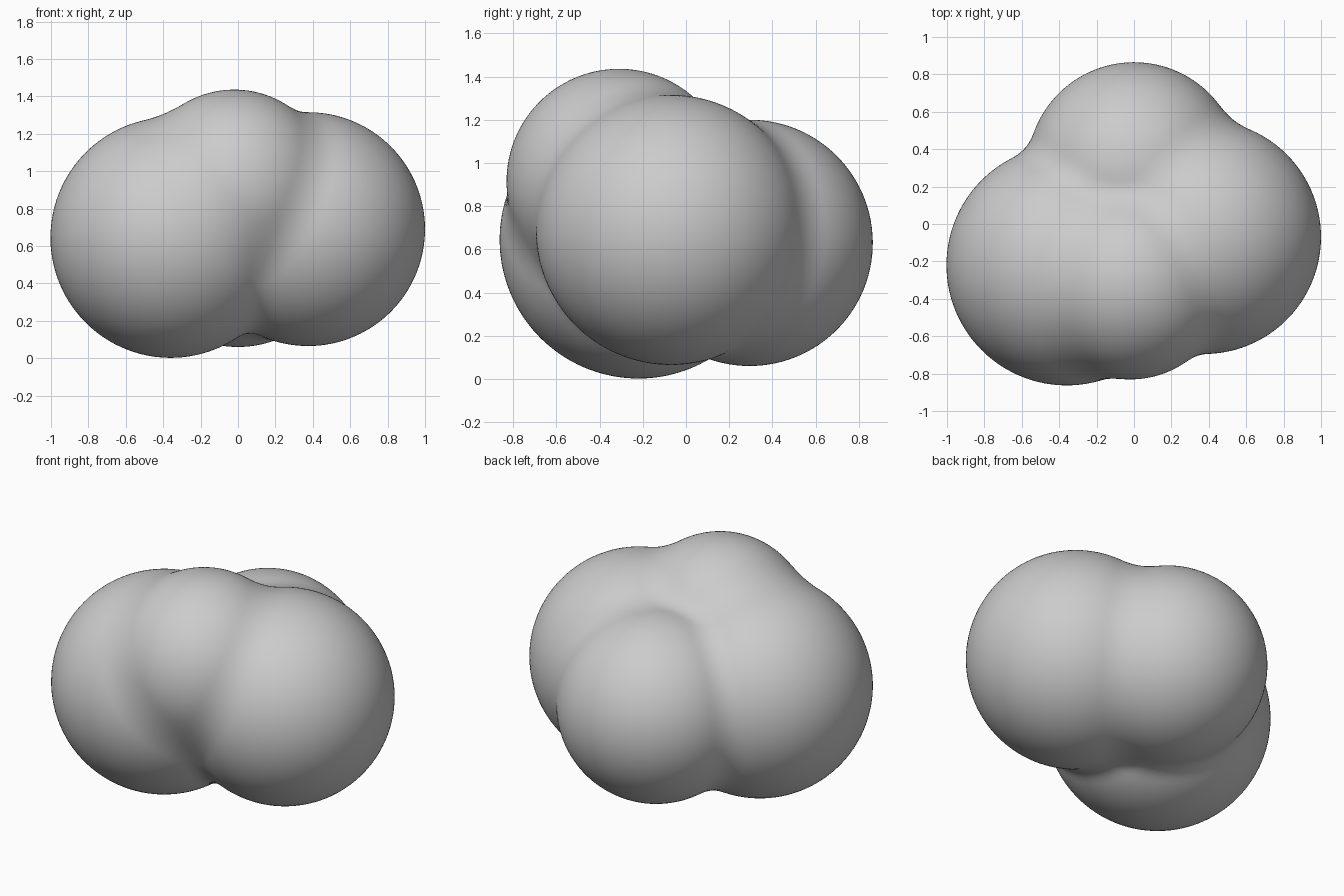
import bpy, bmesh, math
from mathutils import Vector

if "Cube" in bpy.data.objects:
    bpy.data.objects.remove(bpy.data.objects["Cube"])

# Four overlapping balls: centre, radius
BALLS = [
    (Vector((-0.36, -0.22, 0.645)), 0.643),   # front left
    (Vector((0.375, -0.07, 0.69)), 0.625),    # right
    (Vector((0.0, 0.295, 0.63)), 0.57),       # back
    (Vector((-0.02, -0.31, 0.915)), 0.521),   # top front
]
BLEND = 0.09                                  # width of the soft joins
CORE = Vector((0.0, -0.08, 0.70))             # point inside every ball


def distance(p):
    """Smooth union of the balls."""
    d = 10.0
    for centre, radius in BALLS:
        e = (p - centre).length - radius
        h = max(BLEND - abs(d - e), 0.0) / BLEND
        d = min(d, e) - h * h * BLEND * 0.25
    return d


def surface_point(direction):
    """Bisect along a ray from the core to the blended surface."""
    near, far = 0.0, 2.0
    for _ in range(22):
        mid = (near + far) / 2
        if distance(CORE + direction * mid) < 0:
            near = mid
        else:
            far = mid
    return CORE + direction * near


# Puffy body: a fine sphere pushed out to the blended surface
bm = bmesh.new()
bmesh.ops.create_icosphere(bm, subdivisions=6, radius=1.0)
for v in bm.verts:
    v.co = surface_point(v.co.normalized())
for f in bm.faces:
    f.smooth = True
mesh = bpy.data.meshes.new("puffy_cluster")
bm.to_mesh(mesh)
bm.free()

grey = bpy.data.materials.new("light_grey")
grey.diffuse_color = (0.6, 0.6, 0.6, 1.0)
grey.use_nodes = True
grey.node_tree.nodes["Principled BSDF"].inputs["Base Color"].default_value = grey.diffuse_color
mesh.materials.append(grey)
body = bpy.data.objects.new("puffy_cluster", mesh)
bpy.context.collection.objects.link(body)
